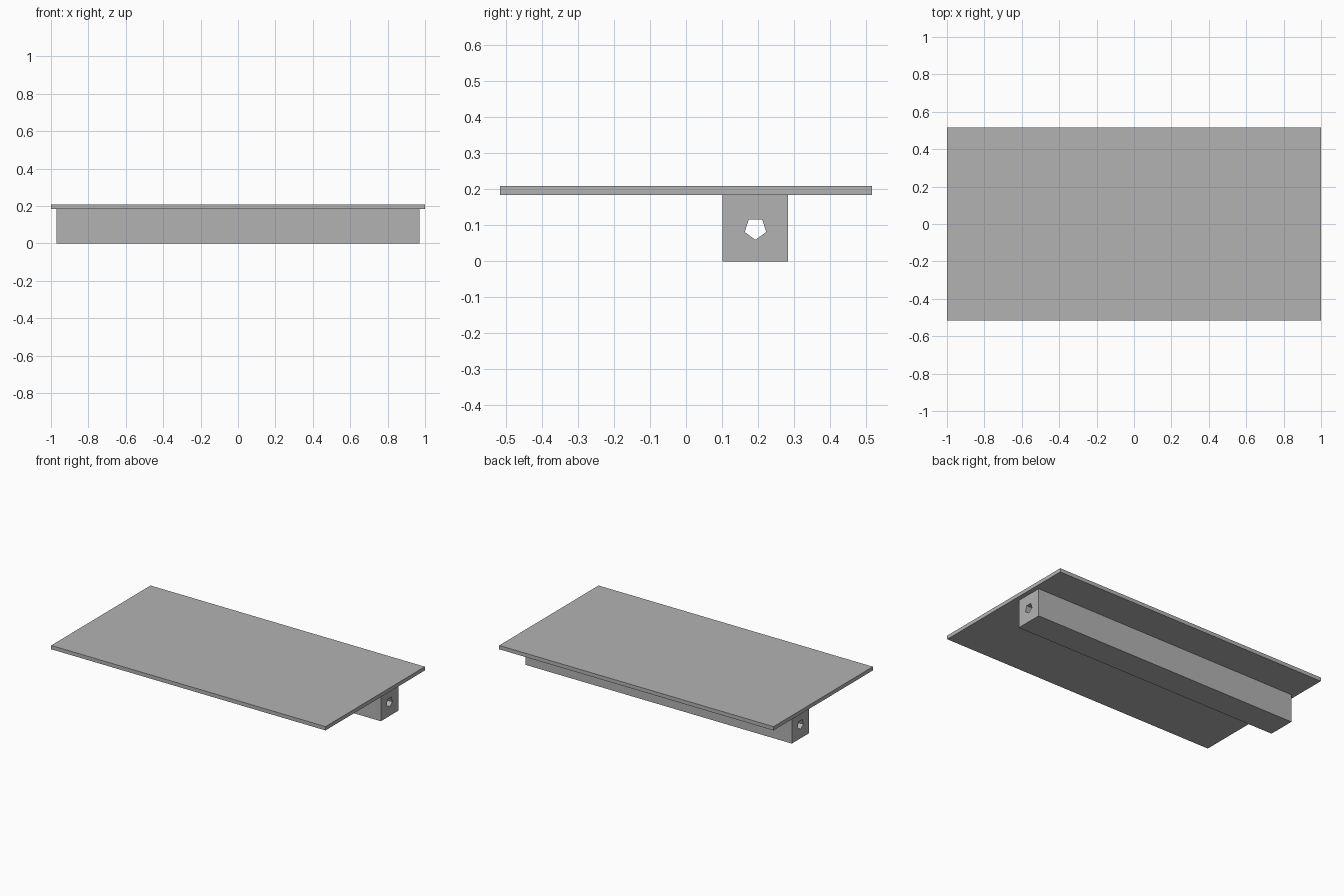
import bpy
import bmesh
import math
from mathutils import Vector

cube = bpy.data.objects.get("Cube")
if cube:
    bpy.data.objects.remove(cube, do_unlink=True)

# One flat grey for the whole model
grey = bpy.data.materials.new("plain grey")
grey.use_nodes = True
color = (0.45, 0.45, 0.45, 1)
grey.diffuse_color = color
grey.node_tree.nodes["Principled BSDF"].inputs["Base Color"].default_value = color


def extrude_along_x(name, profile, half_length):
    """Prism with a (y, z) cross-section, centred on x = 0."""
    bm = bmesh.new()
    face = bm.faces.new([bm.verts.new((-half_length, y, z)) for y, z in profile])
    grown = bmesh.ops.extrude_face_region(bm, geom=[face], use_keep_orig=True)
    verts = [v for v in grown["geom"] if isinstance(v, bmesh.types.BMVert)]
    bmesh.ops.translate(bm, verts=verts, vec=Vector((2 * half_length, 0, 0)))
    bmesh.ops.recalc_face_normals(bm, faces=bm.faces)
    mesh = bpy.data.meshes.new(name)
    bm.to_mesh(mesh)
    bm.free()
    mesh.materials.append(grey)
    obj = bpy.data.objects.new(name, mesh)
    bpy.context.collection.objects.link(obj)
    return obj


def rectangle(y0, y1, z0, z1):
    return [(y0, z0), (y1, z0), (y1, z1), (y0, z1)]


# Thin top plate
extrude_along_x("top_plate", rectangle(-0.517, 0.517, 0.184, 0.209), 1.0)

# Square bar beneath the plate, towards the back
bar = extrude_along_x("support_bar", rectangle(0.102, 0.284, 0, 0.184), 0.97)

# Five-sided bore through the full length of the bar, point down
angles = [math.radians(72 * i - 90) for i in range(5)]
bore = [(0.193 + 0.0315 * math.cos(a), 0.0915 + 0.0315 * math.sin(a)) for a in angles]
cutter = extrude_along_x("bore_cutter", bore, 1.1)
cutter.hide_render = True
cutter.hide_viewport = True

cut = bar.modifiers.new("bore", "BOOLEAN")
cut.operation = "DIFFERENCE"
cut.solver = "EXACT"
cut.object = cutter
